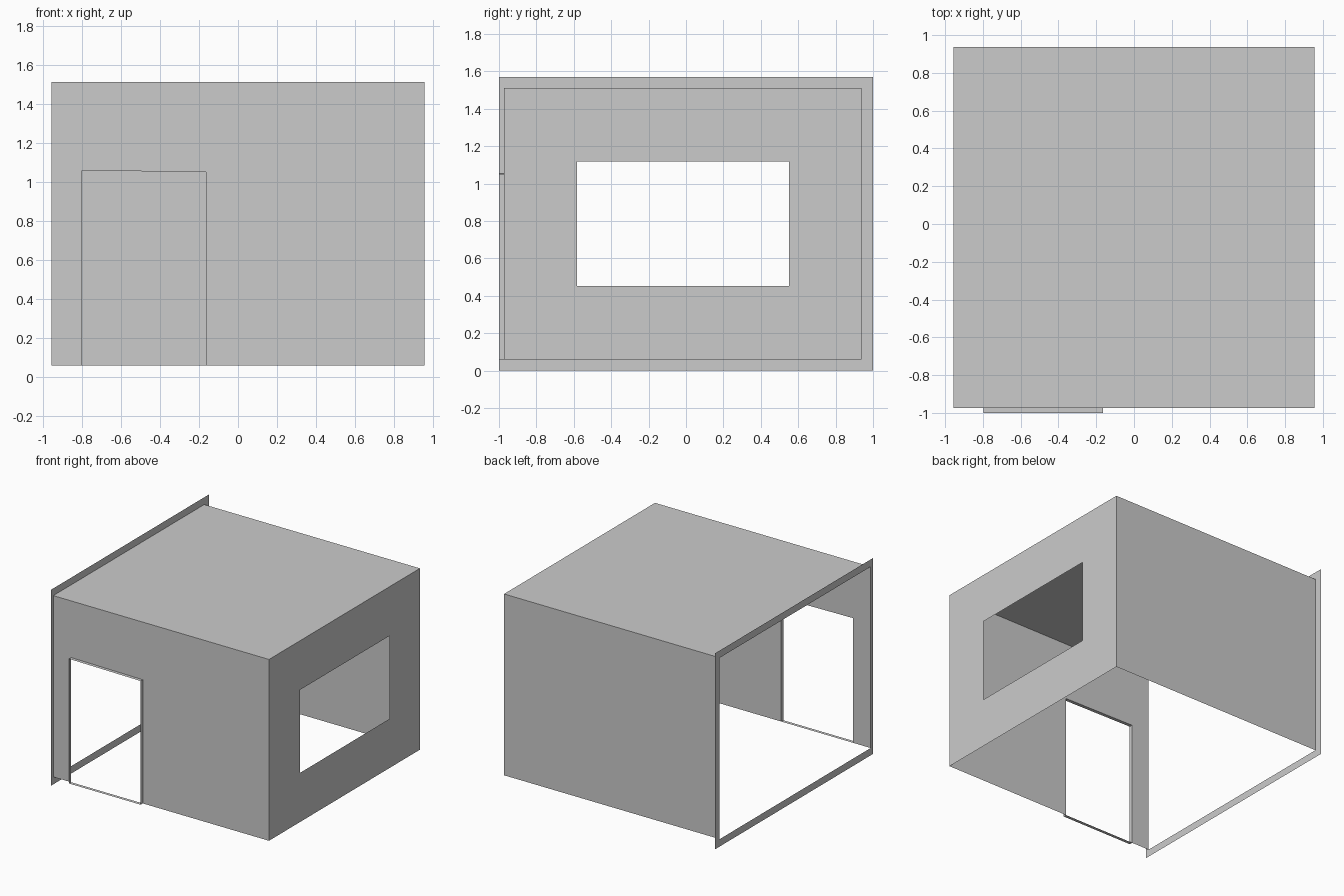
import bpy

if "Cube" in bpy.data.objects:
    bpy.data.objects.remove(bpy.data.objects["Cube"])

# Room limits
X0, X1 = -0.956, 0.956
Y0, Y1 = -0.973, 0.938
Z0, Z1 = 0.059, 1.512


def make(name, verts, faces):
    mesh = bpy.data.meshes.new(name)
    mesh.from_pydata(verts, [], faces)
    mesh.update()
    obj = bpy.data.objects.new(name, mesh)
    bpy.context.collection.objects.link(obj)
    return obj


def rect(a0, a1, b0, b1):
    return [(a0, b0), (a1, b0), (a1, b1), (a0, b1)]


def bridge(name, loop_a, loop_b, closed=True, flip=False):
    """Quads between two point loops of equal length."""
    n = len(loop_a)
    faces = []
    for i in range(n if closed else n - 1):
        j = (i + 1) % n
        face = (i, j, n + j, n + i)
        faces.append(face[::-1] if flip else face)
    return make(name, loop_a + loop_b, faces)


def on_x(x, pts):
    return [(x, a, b) for a, b in pts]


def on_y(y, pts):
    return [(a, y, b) for a, b in pts]


# Plain roof and back wall
make("roof", [(a, b, Z1) for a, b in rect(X0, X1, Y0, Y1)], [(0, 1, 2, 3)])
make("back_wall", on_y(Y1, rect(X0, X1, Z0, Z1)), [(3, 2, 1, 0)])

# Right wall with window opening
bridge("window_wall", on_x(X1, rect(Y0, Y1, Z0, Z1)),
       on_x(X1, rect(-0.582, 0.55, 0.453, 1.118)))

# Flat border around the open left side
bridge("open_side_border", on_x(X0, rect(-1, 1, 0, 1.57)),
       on_x(X0, rect(Y0, Y1, Z0, Z1)), flip=True)

# Front wall with doorway reaching its lower edge
door = [(-0.798, Z0), (-0.798, 1.058), (-0.163, 1.050), (-0.163, Z0)]
wall = [(X0, Z0), (X0, Z1), (X1, Z1), (X1, Z0)]
bridge("front_wall", on_y(Y0, wall), on_y(Y0, door), closed=False, flip=True)

# Thin door surround projecting forward, including the sill
bridge("door_surround", on_y(Y0, door), on_y(-1.0, door))
